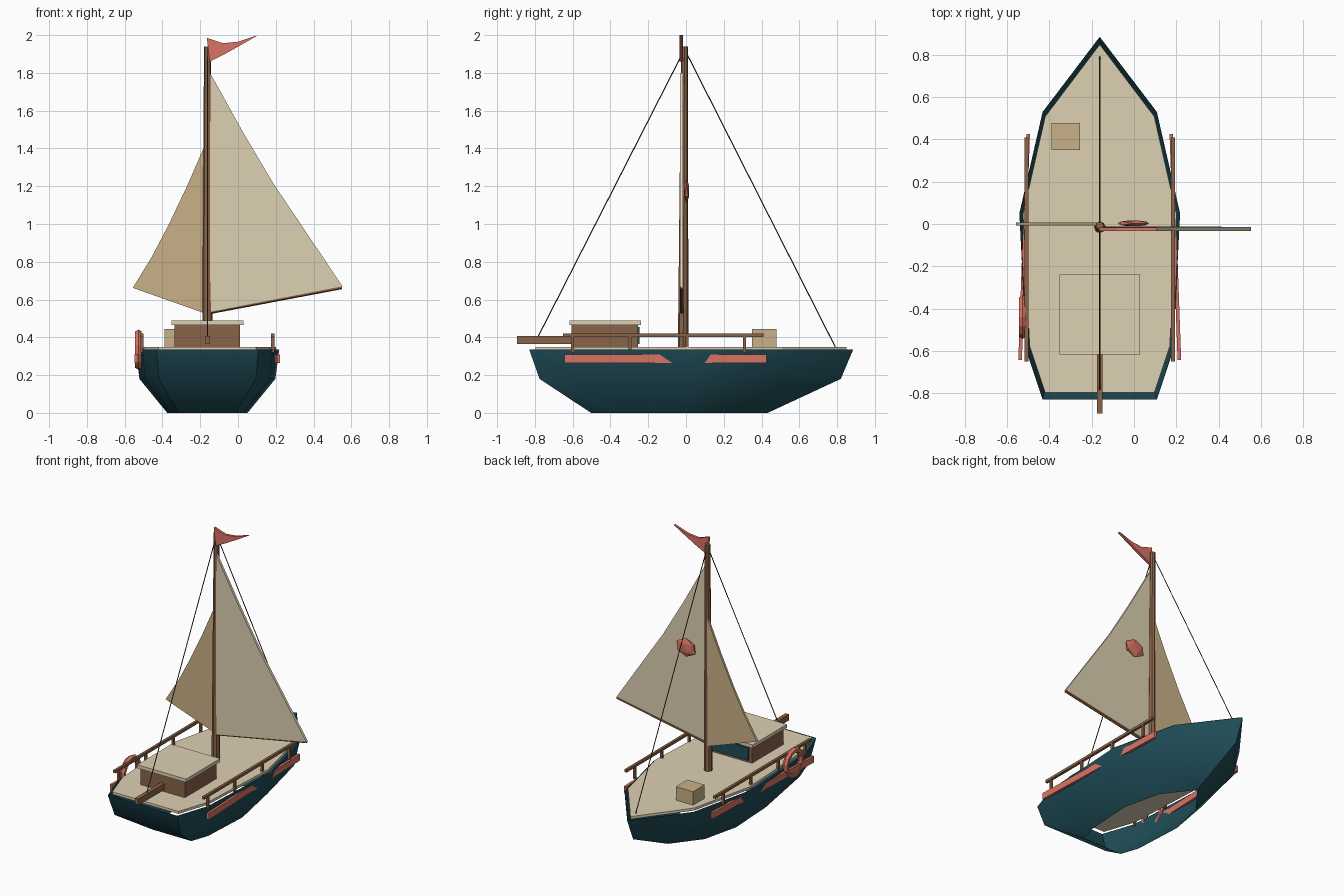
import bpy, bmesh, math
from mathutils import Vector

if "Cube" in bpy.data.objects:
    bpy.data.objects.remove(bpy.data.objects["Cube"])

CX = -0.162  # centreline of the boat


def material(name, r, g, b):
    m = bpy.data.materials.new(name)
    m.diffuse_color = [(c / 255) ** 2.2 for c in (r, g, b)] + [1]
    m.use_nodes = True
    m.node_tree.nodes["Principled BSDF"].inputs["Base Color"].default_value = m.diffuse_color
    return m


TEAL = material("teal", 36, 78, 88)
CREAM = material("cream", 221, 208, 178)
TAN = material("tan", 200, 176, 135)
BROWN = material("brown", 137, 100, 74)
CORAL = material("coral", 215, 115, 100)
DARK = material("dark", 75, 70, 64)


def finish(bm, name, mat):
    bmesh.ops.recalc_face_normals(bm, faces=bm.faces)
    me = bpy.data.meshes.new(name)
    bm.to_mesh(me)
    bm.free()
    me.materials.append(mat)
    ob = bpy.data.objects.new(name, me)
    bpy.context.collection.objects.link(ob)
    return ob


def box(name, lo, hi, mat):
    bm = bmesh.new()
    bmesh.ops.create_cube(bm, size=1)
    for v in bm.verts:
        v.co = [(a + b) / 2 + c * (b - a) for a, b, c in zip(lo, hi, v.co)]
    return finish(bm, name, mat)


def rod(name, a, b, r1, r2, mat, sides=8):
    a, b = Vector(a), Vector(b)
    bm = bmesh.new()
    bmesh.ops.create_cone(bm, cap_ends=True, segments=sides, radius1=r1,
                          radius2=r2, depth=(b - a).length)
    ob = finish(bm, name, mat)
    ob.location = (a + b) / 2
    ob.rotation_euler = (b - a).to_track_quat('Z', 'Y').to_euler()
    return ob


def plate(name, pts, offset, mat):
    """Extrude a flat polygon of 3D points along an offset."""
    bm = bmesh.new()
    f = bm.faces.new([bm.verts.new(p) for p in pts])
    ext = bmesh.ops.extrude_face_region(bm, geom=[f], use_keep_orig=True)
    bmesh.ops.translate(bm, vec=offset,
                        verts=[g for g in ext["geom"] if isinstance(g, bmesh.types.BMVert)])
    return finish(bm, name, mat)


# Hull: deck outline scaled down through three rings, open above and below
half = [(0.27, 0.53), (0.38, 0.05), (0.347, -0.60), (0.27, -0.83)]
outline = [(0, 0.885)] + half + [(-x, y) for x, y in reversed(half)]


def ring(sx, sy, cy, z):
    return [(CX + x * sx, cy + (y - 0.0275) * sy, z) for x, y in outline]


bm = bmesh.new()
rings = [[bm.verts.new(p) for p in ring(*r)] for r in
         ((0.56, 0.545, -0.035, 0.0), (0.947, 0.93, 0.022, 0.18), (1, 1, 0.0275, 0.335))]
for low, up in zip(rings, rings[1:]):
    for i in range(len(low)):
        j = (i + 1) % len(low)
        bm.faces.new((low[i], low[j], up[j], up[i]))
hull = finish(bm, "hull", TEAL)
bpy.context.view_layer.objects.active = hull
hull.select_set(True)
bpy.ops.object.shade_smooth_by_angle(angle=math.radians(40))

# Deck
plate("deck", ring(0.955, 0.96, 0.0255, 0.332), (0, 0, 0.018), CREAM)

# Cabin, roof, window, crate and tiller
box("cabin", (CX - 0.173, -0.606, 0.345), (CX + 0.173, -0.255, 0.466), BROWN)
box("cabin_roof", (CX - 0.19, -0.618, 0.466), (CX + 0.19, -0.238, 0.49), CREAM)
box("cabin_window", (CX - 0.15, -0.26, 0.365), (CX + 0.15, -0.246, 0.455), TEAL)
box("crate", (-0.39, 0.35, 0.348), (-0.255, 0.478, 0.445), TAN)
box("tiller", (CX - 0.014, -0.895, 0.366), (CX + 0.014, -0.59, 0.408), BROWN)

# Mast and booms
rod("mast", (CX, -0.015, 0.34), (CX, -0.008, 1.94), 0.028, 0.018, BROWN)
rod("boom", (-0.15, -0.022, 0.535), (0.55, -0.022, 0.665), 0.012, 0.010, BROWN, 6)

# Sails and pennant, drawn in the x-z plane
main = [(-0.148, 0.535), (0.553, 0.67), (0.325, 1.01), (0.19, 1.21), (0.03, 1.48), (-0.148, 1.80)]
jib = [(-0.17, 0.525), (-0.557, 0.662), (-0.46, 0.82), (-0.37, 0.99), (-0.27, 1.20), (-0.17, 1.43)]
flag = [(-0.165, 1.985), (-0.15, 1.86), (-0.06, 1.905), (0.02, 1.95), (0.107, 2.0),
        (0.0, 1.965), (-0.08, 1.957)]
for name, pts, y, t, mat in (("mainsail", main, -0.033, 0.018, CREAM),
                             ("jib", jib, -0.008, 0.016, TAN),
                             ("pennant", flag, -0.034, 0.018, CORAL)):
    plate(name, [(x, y, z) for x, z in pts], (0, t, 0), mat)

# Faceted badge on the back of the mainsail
bm = bmesh.new()
bmesh.ops.create_icosphere(bm, subdivisions=1, radius=1)
badge = finish(bm, "sail_badge", CORAL)
badge.scale = (0.083, 0.016, 0.066)
badge.location = (-0.003, 0.003, 1.175)

# Stays
rod("aft_stay", (CX, -0.01, 1.92), (CX, -0.785, 0.40), 0.003, 0.003, DARK, 6)
rod("fore_stay", (CX, -0.005, 1.92), (CX, 0.79, 0.35), 0.003, 0.003, DARK, 6)

# Side rails with posts, and rubbing strips toed in towards the bow
for side, s in (("left", -1), ("right", 1)):
    x = CX + s * 0.346
    box(side + "_rail", (x - 0.009, -0.65, 0.402), (x + 0.009, 0.41, 0.42), BROWN)
    for i in range(4):
        y = -0.6 + 0.303 * i
        box(f"{side}_rail_post_{i + 1}", (x - 0.008, y - 0.008, 0.32), (x + 0.008, y + 0.008, 0.405), BROWN)
    strip = [(0.330, 0.425), (0.347, 0.425), (0.385, -0.643), (0.368, -0.643)]
    plate(side + "_rubbing_strip", [(CX + s * px, py, 0.265) for px, py in strip],
          (0, 0, 0.045), CORAL)

# Lifebuoy on the left side
bpy.ops.mesh.primitive_torus_add(major_segments=14, minor_segments=6, major_radius=0.086,
                                 minor_radius=0.02, location=(-0.527, -0.44, 0.335),
                                 rotation=(0, math.pi / 2, 0))
buoy = bpy.context.object
buoy.name = "lifebuoy"
buoy.data.materials.append(CORAL)
